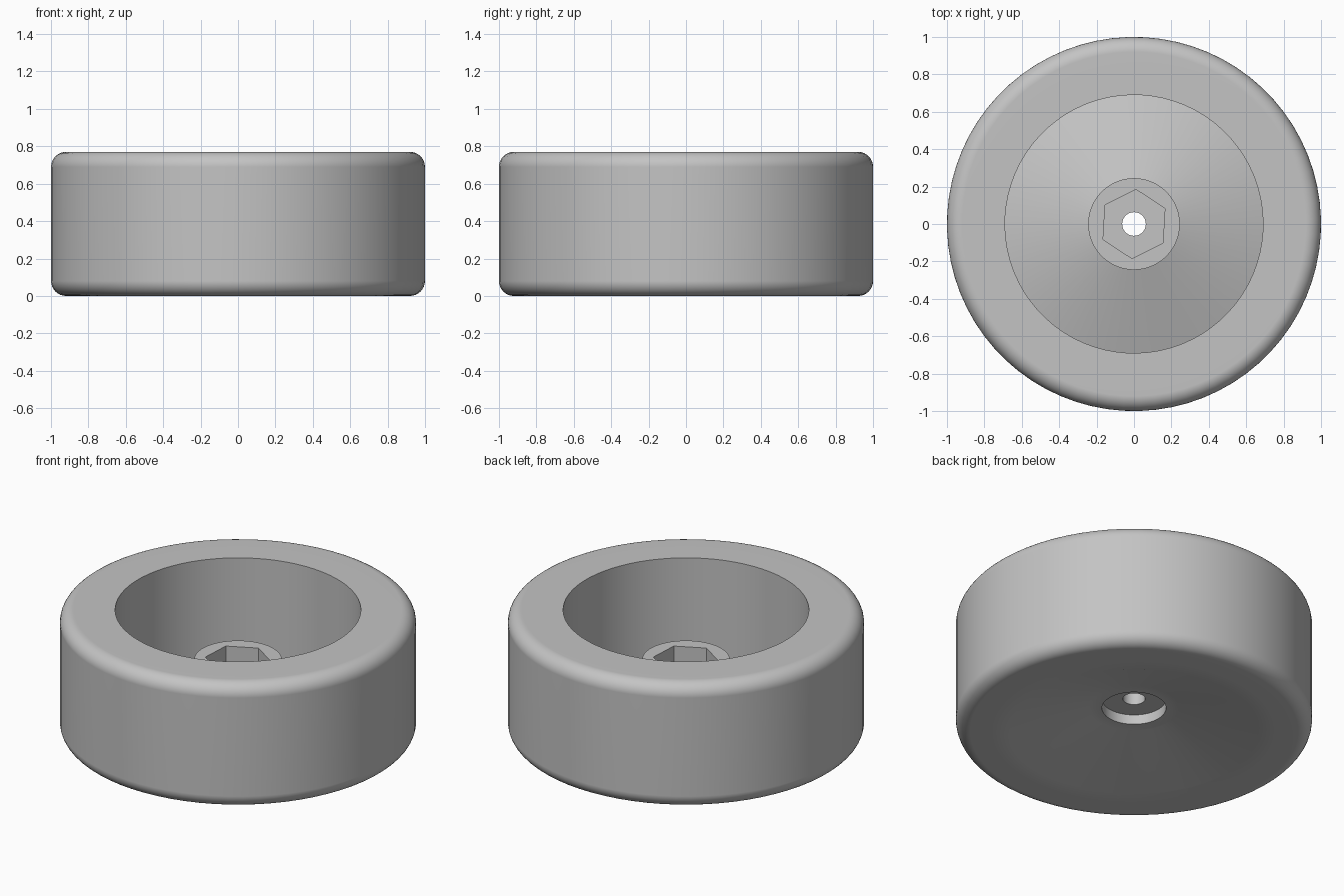
import bpy, bmesh, math

old = bpy.data.objects.get("Cube")
if old:
    bpy.data.objects.remove(old, do_unlink=True)

SEGMENTS = 72            # divisible by six so the hexagon corners are exact
HEX_TURN = math.radians(86.7)
HEIGHT = 0.77

grey = bpy.data.materials.new("plain grey")
grey.use_nodes = True
colour = (0.55, 0.55, 0.55, 1)
grey.diffuse_color = colour
grey.node_tree.nodes["Principled BSDF"].inputs["Base Color"].default_value = colour


def hex_scale(step):
    """Shrink a circle to the hexagon inscribed in it."""
    local = (step * math.tau / SEGMENTS) % (math.pi / 3) - math.pi / 6
    return math.cos(math.pi / 6) / math.cos(local)


def lathe(name, profile):
    """Spin a closed profile of (radius, z, is_hexagonal) about z."""
    bm = bmesh.new()
    rings = []
    for r, z, is_hex in profile:
        ring = []
        for i in range(SEGMENTS):
            a = HEX_TURN + i * math.tau / SEGMENTS
            d = r * hex_scale(i) if is_hex else r
            ring.append(bm.verts.new((d * math.cos(a), d * math.sin(a), z)))
        rings.append(ring)
    for k, ring in enumerate(rings):
        after = rings[(k + 1) % len(rings)]
        for i in range(SEGMENTS):
            j = (i + 1) % SEGMENTS
            bm.faces.new((ring[i], ring[j], after[j], after[i]))
    bmesh.ops.recalc_face_normals(bm, faces=bm.faces)
    mesh = bpy.data.meshes.new(name)
    bm.to_mesh(mesh)
    bm.free()
    mesh.materials.append(grey)
    obj = bpy.data.objects.new(name, mesh)
    bpy.context.collection.objects.link(obj)
    bpy.ops.object.select_all(action='DESELECT')
    obj.select_set(True)
    bpy.context.view_layer.objects.active = obj
    bpy.ops.object.shade_smooth_by_angle(angle=math.radians(30))
    return obj


def fillet(cx, cz, r, start, steps=8):
    """Quarter circle of profile points."""
    angles = [start + i * math.pi / 2 / steps for i in range(steps + 1)]
    return [(cx + r * math.cos(a), cz + r * math.sin(a), False) for a in angles]


# Tyre with rounded shoulders
bore, round_r = 0.80, 0.08
tyre = lathe("tyre",
             [(bore, 0, False)]
             + fillet(1 - round_r, round_r, round_r, -math.pi / 2)
             + fillet(1 - round_r, HEIGHT - round_r, round_r, 0)
             + [(bore, HEIGHT, False)])
weighted = tyre.modifiers.new("even_shading", 'WEIGHTED_NORMAL')
weighted.keep_sharp = True

# Rim, sloping web and hub: counterbore below, hexagonal pocket above
underside = [(0.063, 0.21), (0.18, 0.21), (0.18, 0.15), (0.25, 0.15), (0.70, 0)]
barrel = [(bore, 0), (bore, HEIGHT), (0.69, HEIGHT), (0.69, 0.10)]
boss = [(0.245, 0.25), (0.245, 0.465)]
pocket = [(0.185, 0.465, True), (0.185, 0.30, True)]
lathe("rim_and_hub",
      [(r, z, False) for r, z in underside + barrel + boss]
      + pocket + [(0.063, 0.30, False)])
